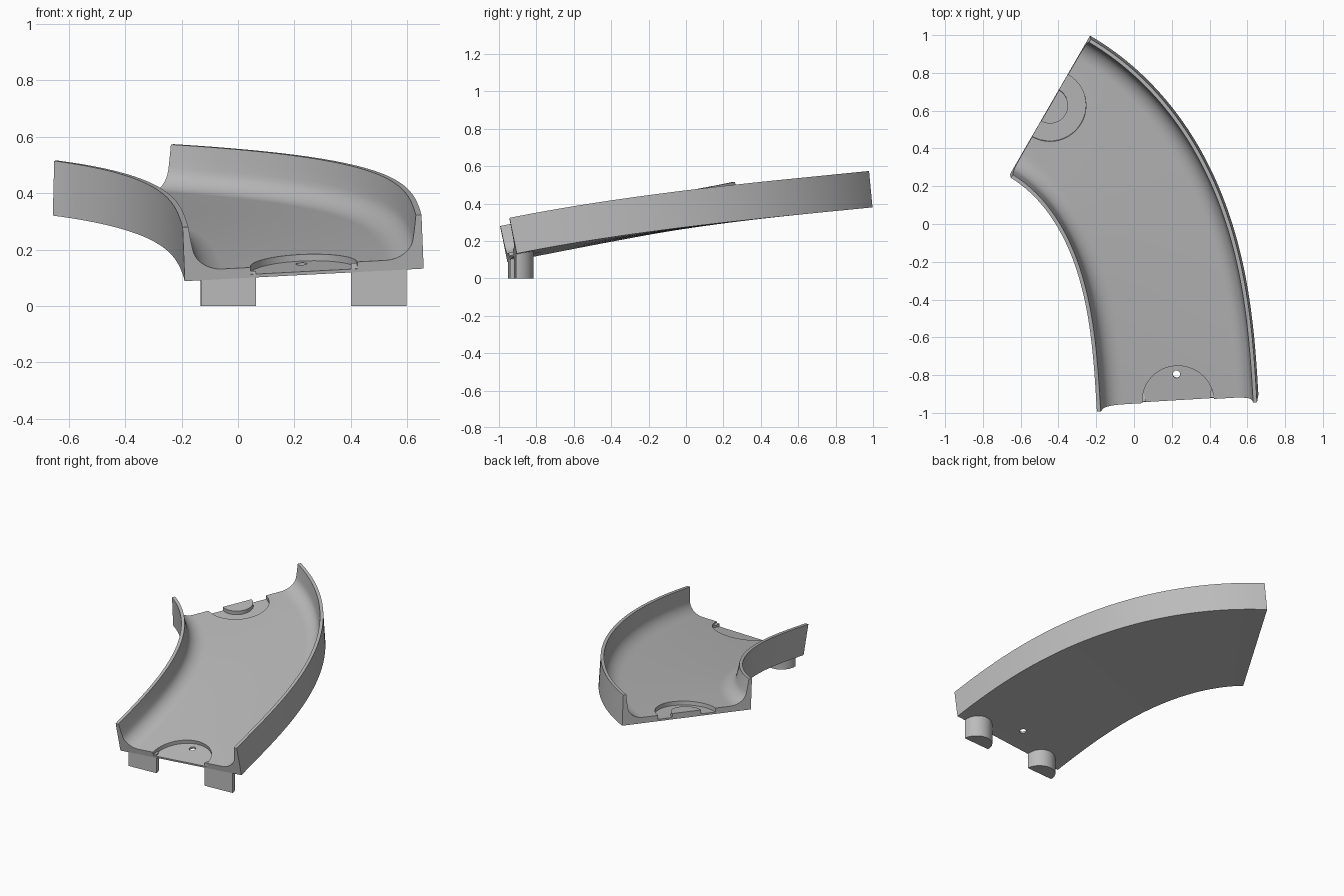
import bpy, bmesh, math
from mathutils import Matrix, Vector

if "Cube" in bpy.data.objects:
    bpy.data.objects.remove(bpy.data.objects["Cube"], do_unlink=True)

grey = bpy.data.materials.new("plain_grey")
grey.use_nodes = True
grey.diffuse_color = (0.5, 0.5, 0.5, 1)
grey.node_tree.nodes["Principled BSDF"].inputs["Base Color"].default_value = (0.5, 0.5, 0.5, 1)

STEPS = 64
START, END = Vector((0.235, -0.93, 0.11)), Vector((-0.445, 0.63, 0.35))
HALF, HEIGHT, FLOOR = 0.425, 0.195, 0.037


def heading(s):
    return math.radians(3.4 + 56.6 * s ** 1.78)


# Plan of the centre line: a bend that tightens along its length, climbing and easing off
path = [Vector((0, 0, 0))]
for i in range(STEPS):
    s = (i + 0.5) / STEPS
    h = heading(s)
    path.append(path[-1] + Vector((-math.sin(h), math.cos(h), 0.2 - 0.13 * s)) / STEPS)
scale = [(END[k] - START[k]) / path[-1][k] for k in range(3)]
path = [START + Vector([p[k] * scale[k] for k in range(3)]) for p in path]


def frame(i):
    """Matrix with outward, forward and up axes at a step of the path."""
    s = i / STEPS
    h = heading(s)
    bank = math.radians(3 + s)
    out = Vector((math.cos(h), math.sin(h), math.tan(bank))).normalized()
    fwd = Vector((-math.sin(h), math.cos(h), 0.2 - 0.13 * s)).normalized()
    fwd = (fwd - out * fwd.dot(out)).normalized()
    m = Matrix((out, fwd, out.cross(fwd))).transposed().to_4x4()
    m.translation = path[i]
    return m


def make(name, bm):
    bmesh.ops.recalc_face_normals(bm, faces=bm.faces)
    me = bpy.data.meshes.new(name)
    bm.to_mesh(me)
    bm.free()
    ob = bpy.data.objects.new(name, me)
    bpy.context.collection.objects.link(ob)
    me.materials.append(grey)
    return ob


def disc(name, m, r, low, high, arc=2 * math.pi, turn=0, n=48):
    """Upright cylinder, or part of one, in the given frame."""
    bm = bmesh.new()
    count = n if arc > 6 else n + 1
    ring = [bm.verts.new(m @ Vector((r * math.cos(turn + arc * k / n),
                                     r * math.sin(turn + arc * k / n), low)))
            for k in range(count)]
    face = bm.faces.new(ring)
    ext = bmesh.ops.extrude_face_region(bm, geom=[face])["geom"]
    up = m.to_3x3() @ Vector((0, 0, high - low))
    bmesh.ops.translate(bm, vec=up, verts=[e for e in ext if isinstance(e, bmesh.types.BMVert)])
    return make(name, bm)


# Trough cross-section: thin walls flowing into the floor through a curved fillet
wall = [(HALF, 0), (HALF, HEIGHT), (HALF - 0.02, HEIGHT), (HALF - 0.027, 0.145)]
for k in range(9):
    a = math.pi / 2 * k / 8
    wall.append((0.29 + 0.103 * math.cos(a + 0.08 * (1 - k / 8)),
                 FLOOR + 0.085 * (1 - math.sin(a + 0.08 * (1 - k / 8)))))
section = wall + [(-u, v) for u, v in reversed(wall)]

bm = bmesh.new()
rings = []
for i in range(STEPS + 1):
    m = frame(i)
    rings.append([bm.verts.new(m @ Vector((u, 0, v))) for u, v in section])
n = len(section)
for a, b in zip(rings, rings[1:]):
    for k in range(n):
        bm.faces.new((a[k], a[(k + 1) % n], b[(k + 1) % n], b[k]))
bm.faces.new(rings[0])
bm.faces.new(rings[-1])
track = make("curved_trough", bm)

# Round recesses at both ends and a small through hole
first, last = frame(0), frame(STEPS)
cutters = [
    disc("start_recess_cutter", first, 0.19, 0.012, 0.08),
    disc("end_recess_cutter", last, 0.19, 0.012, 0.08),
    disc("hole_cutter", first @ Matrix.Translation((0, 0.14, 0)), 0.02, -0.05, 0.1, n=24),
]
bpy.context.view_layer.objects.active = track
for c in cutters:
    c.hide_render = True
    mod = track.modifiers.new("cut", "BOOLEAN")
    mod.operation, mod.solver, mod.object = "DIFFERENCE", "EXACT", c
    bpy.ops.object.modifier_apply(modifier=mod.name)
    bpy.data.objects.remove(c, do_unlink=True)

# Half-round locating stud inside the far recess
parts = [track, disc("locating_stud", last, 0.095, 0.008, FLOOR, math.pi, math.pi)]

# Two half-round pegs standing on the ground under the low end
for name, u in (("inner_peg", -0.27), ("outer_peg", 0.265)):
    base = first @ Vector((u, 0, 0))
    m = Matrix.Translation((base.x, base.y, 0)) @ Matrix.Rotation(heading(0), 4, "Z")
    parts.append(disc(name, m, 0.098, 0, base.z + 0.028, math.pi))

bpy.ops.object.select_all(action="DESELECT")
for p in parts:
    p.select_set(True)
bpy.ops.object.shade_smooth_by_angle(angle=math.radians(30))
